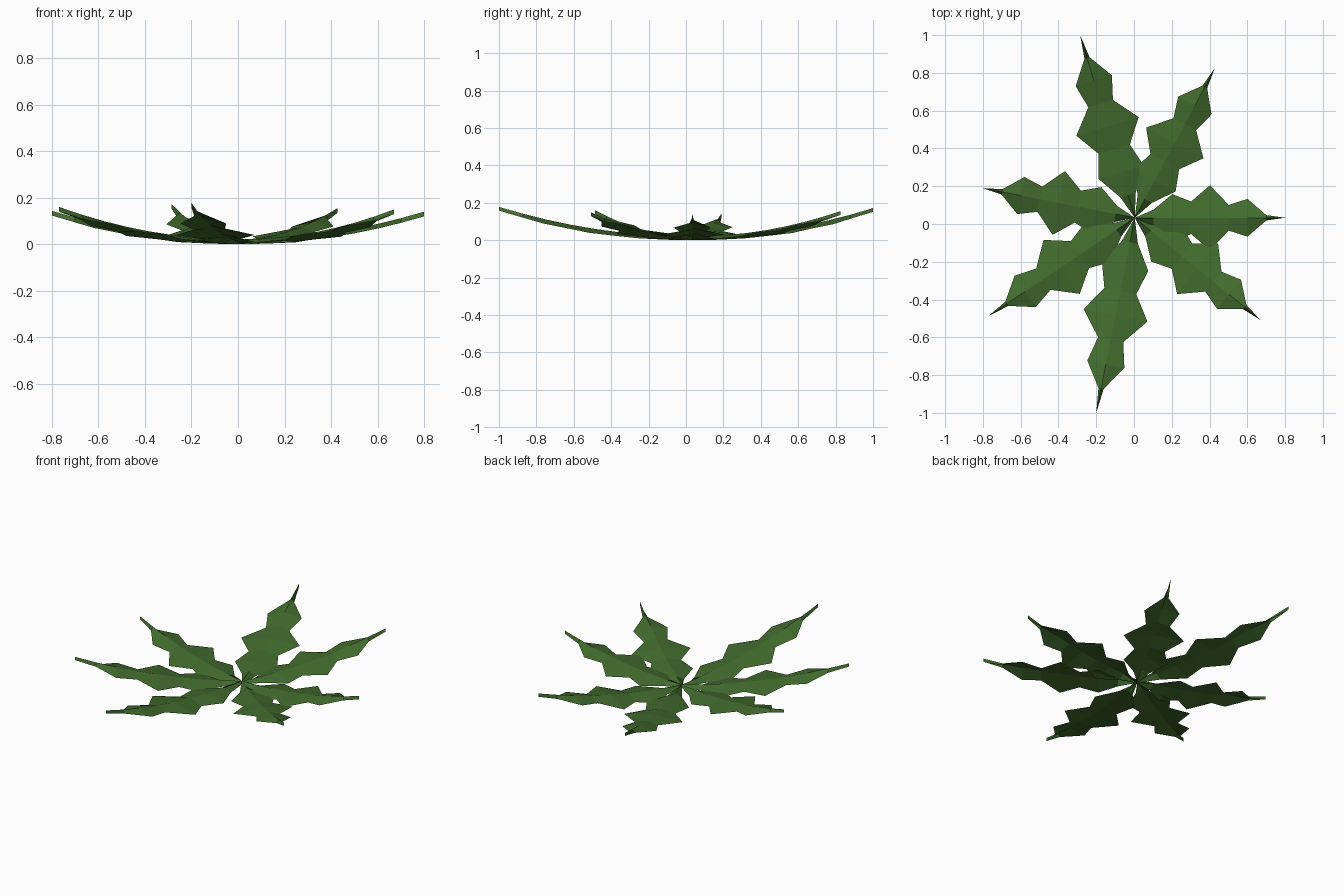
import bpy
from mathutils import Vector

if "Cube" in bpy.data.objects:
    bpy.data.objects.remove(bpy.data.objects["Cube"])

leaf_green = bpy.data.materials.new("leaf green")
leaf_green.diffuse_color = (0.055, 0.15, 0.027, 1)
leaf_green.use_nodes = True
leaf_green.node_tree.nodes["Principled BSDF"].inputs["Base Color"].default_value = leaf_green.diffuse_color

CENTRE = Vector((0.004, 0.033))
# Half widths at equal steps from base to tip: a toothed edge with a narrow pointed end
HALF_WIDTHS = [0, 0.043, 0.125, 0.086, 0.172, 0.068, 0.1, 0.014, 0]
FOLD = 0.02     # midrib stands above the edges
RISE = 0.15     # upward curl of the leaf


def leaf(name, tip):
    axis = Vector(tip) - CENTRE
    length = axis.length
    along = axis.normalized()
    side = Vector((-along.y, along.x))
    steps = len(HALF_WIDTHS) - 1
    verts, faces = [], []
    for i, w in enumerate(HALF_WIDTHS):
        t = i / steps
        mid = CENTRE + along * length * t
        z = RISE * length * t * t
        for s in (1, 0, -1):
            p = mid + side * w * s
            verts.append((p.x, p.y, z + FOLD * (1 - abs(s))))
    for i in range(steps):
        for k in (0, 1):
            a = 3 * i + k
            faces.append((a, a + 1, a + 4, a + 3))
    mesh = bpy.data.meshes.new(name)
    mesh.from_pydata(verts, [], faces)
    mesh.materials.append(leaf_green)
    obj = bpy.data.objects.new(name, mesh)
    bpy.context.collection.objects.link(obj)


# Seven leaves radiating from the centre
leaf("leaf_right", (0.80, 0.033))
leaf("leaf_back_right", (0.428, 0.825))
leaf("leaf_back", (-0.285, 1.0))
leaf("leaf_left", (-0.80, 0.19))
leaf("leaf_front_left", (-0.77, -0.487))
leaf("leaf_front", (-0.20, -1.0))
leaf("leaf_front_right", (0.670, -0.508))
